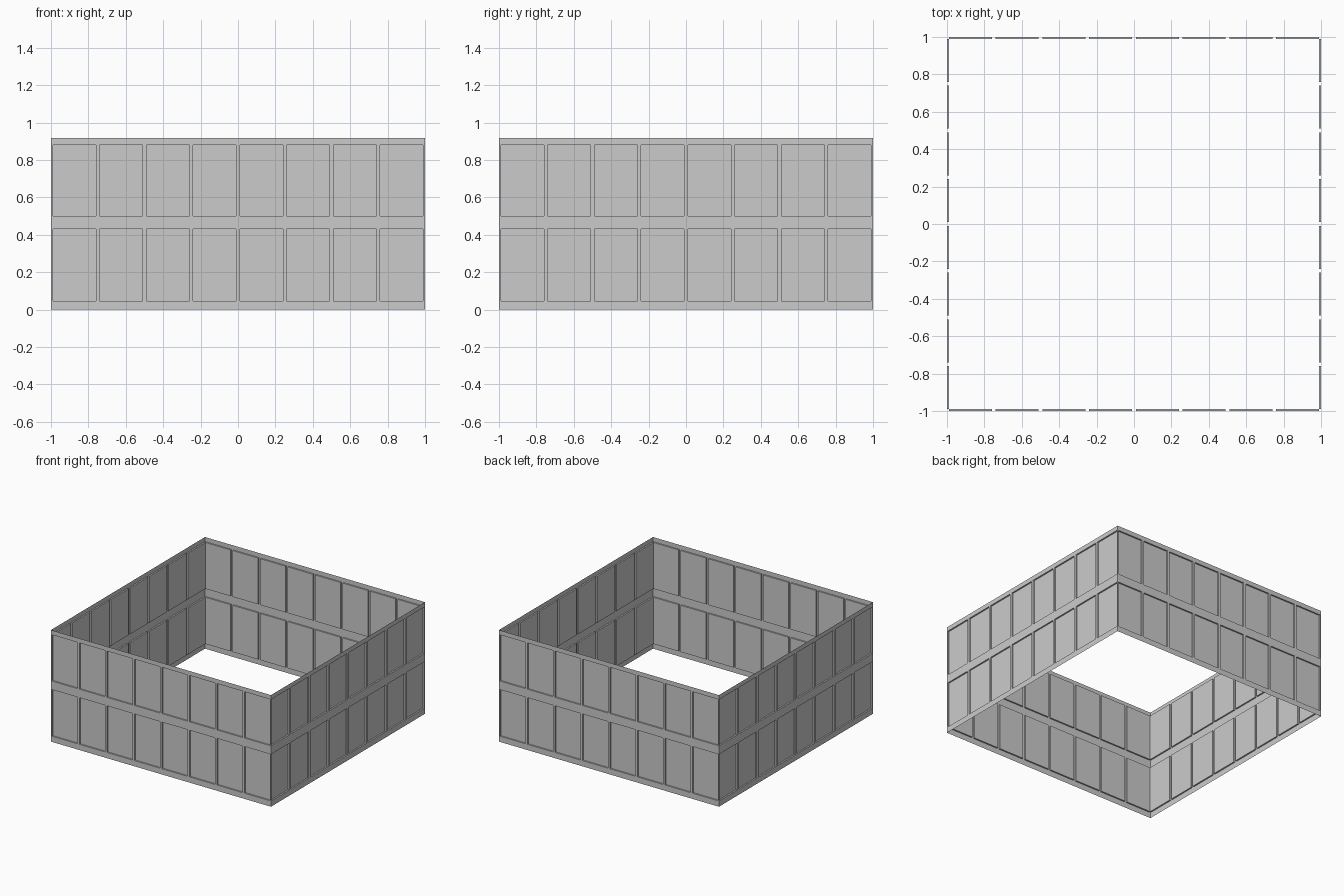
import bpy, bmesh, math
from mathutils import Matrix, Vector

if "Cube" in bpy.data.objects:
    bpy.data.objects.remove(bpy.data.objects["Cube"])

CELLS = 8
PITCH = 2.0 / CELLS
GAP = 0.01        # half width of the strip between panes
DEPTH = 0.012     # how far panes sit behind the wall sheet

# grid lines of one wall
xs = [-1.0]
for i in range(CELLS):
    x = -1 + i * PITCH
    xs += [x + GAP, x + PITCH - GAP]
xs.append(1.0)
zs = [0.0, 0.047, 0.43, 0.50, 0.88, 0.917]


def wall(name, angle):
    bm = bmesh.new()
    # thin wall sheet facing -y
    grid = [[bm.verts.new((x, -1, z)) for z in zs] for x in xs]
    panes = []
    for i in range(len(xs) - 1):
        for j in range(len(zs) - 1):
            f = bm.faces.new((grid[i][j], grid[i + 1][j],
                              grid[i + 1][j + 1], grid[i][j + 1]))
            if i % 2 and j % 2:
                panes.append(f)
    # recessed panes
    new = bmesh.ops.extrude_discrete_faces(bm, faces=panes)["faces"]
    verts = list({v for f in new for v in f.verts})
    bmesh.ops.translate(bm, verts=verts, vec=Vector((0, DEPTH, 0)))
    # merge the flat frame around the panes
    bmesh.ops.dissolve_limit(bm, angle_limit=math.radians(1),
                             verts=bm.verts[:], edges=bm.edges[:])
    bmesh.ops.triangulate(bm, faces=[f for f in bm.faces if len(f.verts) > 4])
    bm.normal_update()
    bm.transform(Matrix.Rotation(angle, 4, 'Z'))
    me = bpy.data.meshes.new(name)
    bm.to_mesh(me)
    bm.free()
    bpy.context.collection.objects.link(bpy.data.objects.new(name, me))


# four identical walls around the centre
for k, name in enumerate(("front_wall", "right_wall", "back_wall", "left_wall")):
    wall(name, k * math.pi / 2)
